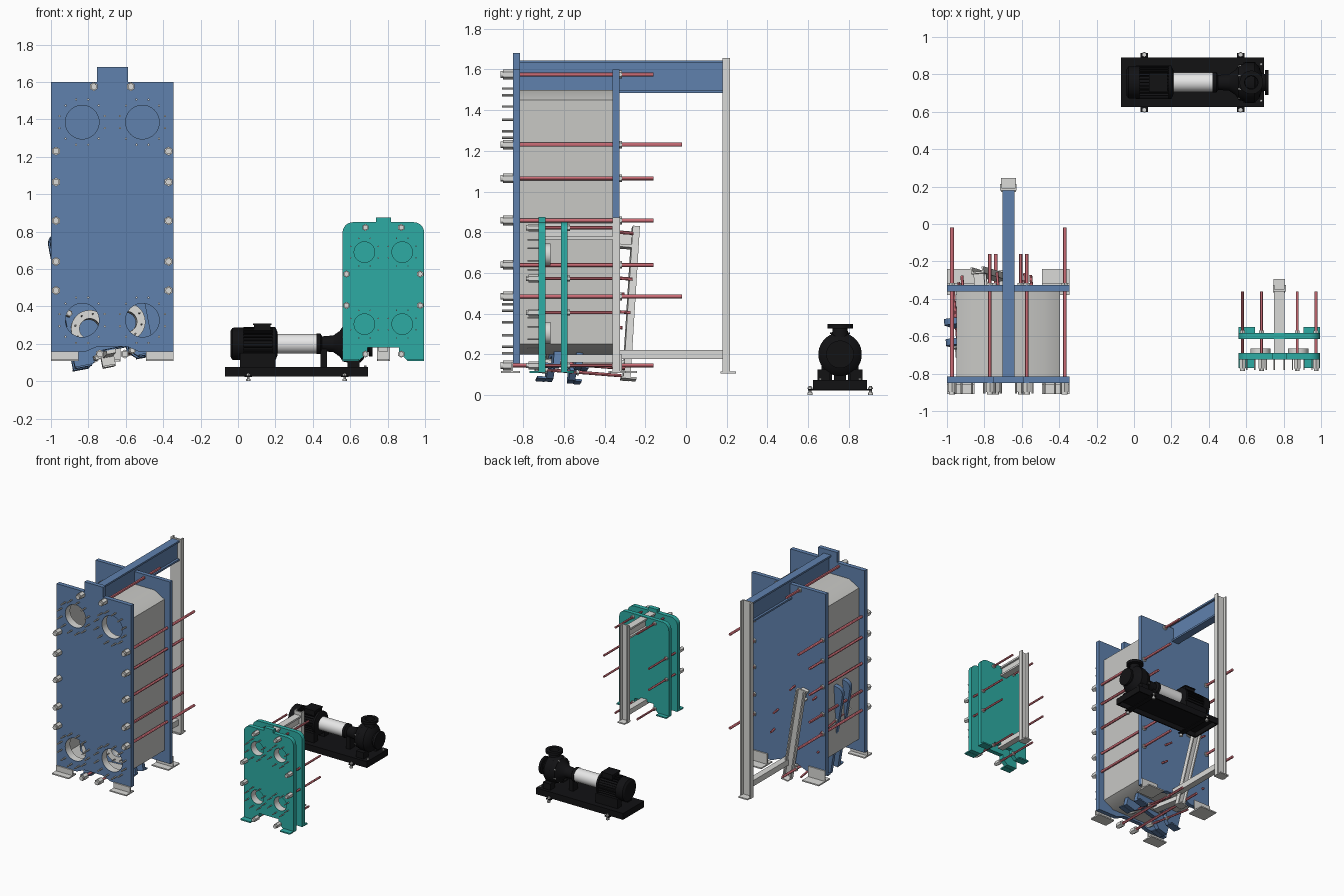
import bpy, bmesh, math
from mathutils import Matrix, Vector

if "Cube" in bpy.data.objects:
    bpy.data.objects.remove(bpy.data.objects["Cube"])

def material(name, c):
    m = bpy.data.materials.new(name)
    m.diffuse_color = (*c, 1)
    m.use_nodes = True
    m.node_tree.nodes["Principled BSDF"].inputs["Base Color"].default_value = m.diffuse_color
    return m

BLUE = material("frame blue", (0.115, 0.22, 0.42))
TEAL = material("frame teal", (0.027, 0.41, 0.37))
STEEL = material("light steel", (0.70, 0.70, 0.68))
PACK = material("plate pack grey", (0.58, 0.58, 0.56))
RED = material("tie rod red", (0.60, 0.15, 0.18))
WHITE = material("guard white", (0.80, 0.80, 0.80))
BLACK = material("pump black", (0.006, 0.006, 0.007))
I4 = Matrix.Identity(4)

def finish(name, bm, mat, M=I4):
    bmesh.ops.remove_doubles(bm, verts=bm.verts, dist=1e-5)
    bmesh.ops.recalc_face_normals(bm, faces=bm.faces)
    me = bpy.data.meshes.new(name)
    bm.to_mesh(me)
    bm.free()
    me.polygons.foreach_set("use_smooth", [True] * len(me.polygons))
    me.set_sharp_from_angle(angle=math.radians(30))
    me.materials.append(mat)
    ob = bpy.data.objects.new(name, me)
    bpy.context.collection.objects.link(ob)
    ob.matrix_world = M

def box(bm, x0, x1, y0, y1, z0, z1):
    mat = Matrix.Translation(((x0 + x1) / 2, (y0 + y1) / 2, (z0 + z1) / 2)) @ \
        Matrix.Diagonal((x1 - x0, y1 - y0, z1 - z0, 1))
    bmesh.ops.create_cube(bm, size=1, matrix=mat)

def lathe(bm, pts, c, axis, n=24):
    """Revolve (position along axis, radius) pairs; c gives the other two coordinates."""
    rings = []
    for t, r in pts:
        ring = []
        for i in range(n):
            a = 2 * math.pi * (i + 0.5) / n
            u, v = c[0] + r * math.cos(a), c[1] + r * math.sin(a)
            co = {"x": (t, u, v), "y": (u, t, v), "z": (u, v, t)}[axis]
            ring.append(bm.verts.new(co))
        rings.append(ring)
    for a, b in zip(rings, rings[1:]):
        for i in range(n):
            j = (i + 1) % n
            bm.faces.new((a[i], a[j], b[j], b[i]))

def cyl(bm, a, b, r, c, axis, n=24):
    lathe(bm, [(a, 0), (a, r), (b, r), (b, 0)], c, axis, n)

def circle(cx, cz, r, n=40):
    return [(cx + r * math.cos(2 * math.pi * i / n), cz + r * math.sin(2 * math.pi * i / n)) for i in range(n)]

def sheet(name, loops, y0, y1, mat, M):
    """Flat plate in the XZ plane; the first loop is the outline, the rest are holes."""
    cu = bpy.data.curves.new(name, "CURVE")
    cu.dimensions, cu.fill_mode, cu.extrude = "2D", "BOTH", (y1 - y0) / 2
    for loop in loops:
        sp = cu.splines.new("POLY")
        sp.points.add(len(loop) - 1)
        for p, (x, z) in zip(sp.points, loop):
            p.co = (x, z, 0, 1)
        sp.use_cyclic_u = True
    ob = bpy.data.objects.new(name, cu)
    bpy.context.collection.objects.link(ob)
    me = bpy.data.meshes.new_from_object(ob.evaluated_get(bpy.context.evaluated_depsgraph_get()))
    bpy.data.objects.remove(ob)
    me.transform(Matrix.Translation((0, (y0 + y1) / 2, 0)) @ Matrix.Rotation(math.pi / 2, 4, "X"))
    bm = bmesh.new()
    bm.from_mesh(me)
    bpy.data.meshes.remove(me)
    finish(name, bm, mat, M)

def mirrored(half):
    return half + [(-x, z) for x, z in reversed(half)]

def exchanger(tag, M, col, half, rear, ports, studs, rods, nut, beam, beam_mat, column, guide):
    # pressure plates
    px, pzs, pr = ports
    centres = [(s * px, z) for s in (-1, 1) for z in pzs]
    sheet(tag + "_front_plate", [mirrored(half)] + [circle(x, z, pr) for x, z in centres], 0, 0.035, col, M)
    sheet(tag + "_rear_plate", [mirrored(half[:-2])], rear, rear + 0.033, col, M)
    # port liners and flange studs
    lin, st = bmesh.new(), bmesh.new()
    n, R, r, length = studs
    for x, z in centres:
        lathe(lin, [(0.002, pr - 0.001), (0.06, pr - 0.001)], (x, z), "y", 40)
        for i in range(n):
            a = 2 * math.pi * (i + 0.5) / n
            cyl(st, -length, 0.01, r, (x + R * math.cos(a), z + R * math.sin(a)), "y", 8)
    finish(tag + "_port_liners", lin, STEEL, M)
    finish(tag + "_flange_studs", st, STEEL, M)
    # tie rods with hex nuts
    rb, nb = bmesh.new(), bmesh.new()
    for dx, z, end in rods:
        for s in (-1, 1):
            cyl(rb, -0.02, end, nut * 0.42, (s * dx, z), "y", 12)
            cyl(nb, -0.048, 0, nut, (s * dx, z), "y", 6)
            cyl(nb, -0.062, -0.048, nut * 0.7, (s * dx, z), "y", 12)
            cyl(nb, rear + 0.033, rear + 0.045, nut * 0.8, (s * dx, z), "y", 6)
    finish(tag + "_tie_rods", rb, RED, M)
    finish(tag + "_nuts", nb, STEEL, M)
    # I-section carrying beam
    w, z0, z1 = beam
    cw, c0, c1, cy = column
    b = bmesh.new()
    box(b, -w, w, 0.035, cy, z1 - 0.014, z1)
    box(b, -w, w, 0.035, cy, z0, z0 + 0.014)
    box(b, -w * 0.45, w * 0.45, 0.035, cy, z0, z1)
    finish(tag + "_carrying_beam", b, beam_mat, M)
    # channel column with foot, and lower guide bar
    b = bmesh.new()
    box(b, -cw, cw, cy, cy + 0.01, c0, c1)
    for s in (-1, 1):
        box(b, s * cw - 0.005, s * cw + 0.005, cy, cy + 0.035, c0, c1)
    box(b, -cw, cw, cy - 0.01, cy + 0.065, c0, c0 + 0.01)
    finish(tag + "_column", b, STEEL, M)
    b = bmesh.new()
    box(b, -0.025, 0.025, rear, cy, *guide)
    finish(tag + "_guide_bar", b, STEEL, M)

# ---- large blue heat exchanger
MB = Matrix.Translation((-0.672, -0.85, 0))
exchanger("large", MB, BLUE,
          [(0.08, 0.185), (0.15, 0.155), (0.327, 0.155), (0.327, 1.6), (0.083, 1.6), (0.083, 1.68)], 0.49,
          (0.161, (1.385, 0.326), 0.09), (12, 0.125, 0.006, 0.055),
          [(0.301, 1.23, 0.83), (0.301, 1.065, 0.69), (0.301, 0.858, 0.69), (0.301, 0.64, 0.69),
           (0.301, 0.485, 0.83), (0.099, 1.575, 0.69), (0.067, 0.145, 0.69)],
          0.024, (0.032, 1.485, 1.645), BLUE, (0.04, 0.105, 1.655, 1.03), (0.176, 0.222))
# hollow plate pack with chamfered corners
pack = [(0.19, 0.20), (0.277, 0.25), (0.277, 1.45), (0.19, 1.5)]
inner = [(0.185, 0.206), (0.271, 0.256), (0.271, 1.444), (0.185, 1.494)]
sheet("plate_pack", [mirrored(pack), mirrored(inner)], 0.035, 0.49, PACK, MB)
# angle feet
b = bmesh.new()
for s in (-1, 1):
    x0, x1 = sorted((s * 0.18, s * 0.327))
    box(b, x0, x1, -0.06, 0.035, 0.108, 0.118)
    box(b, x0, x1, -0.01, 0.0, 0.108, 0.16)
    box(b, x0, x1, 0.47, 0.61, 0.108, 0.118)
    box(b, x0, x1, 0.525, 0.535, 0.108, 0.2)
finish("large_feet", b, STEEL, MB)

# ---- small heat exchangers: the teal one, and a tilted blue one inside the large frame
arc = [(0.163 + 0.055 * math.cos(a * math.pi / 12), 0.795 + 0.055 * math.sin(a * math.pi / 12)) for a in range(7)]
small_half = [(0.085, 0.18), (0.085, 0.15), (0.13, 0.11), (0.218, 0.11)] + arc + [(0.04, 0.85), (0.04, 0.875)]

def small(tag, M, col):
    exchanger(tag, M, col, small_half, 0.11, (0.101, (0.69, 0.305), 0.055), (8, 0.08, 0.004, 0.055),
              [(0.197, 0.573, 0.365), (0.197, 0.405, 0.365), (0.096, 0.822, 0.365), (0.096, 0.145, 0.365)],
              0.019, (0.028, 0.765, 0.845), STEEL, (0.03, 0.108, 0.873, 0.365), (0.16, 0.20))
    b = bmesh.new()
    for s in (-1, 1):
        x0, x1 = sorted((s * 0.13, s * 0.218))
        box(b, x0, x1, -0.045, 0.0, 0.108, 0.118)
        box(b, x0, x1, 0.14, 0.175, 0.108, 0.118)
    finish(tag + "_feet", b, col, M)

small("small", Matrix.Translation((0.777, -0.725, 0)), TEAL)
MT = Matrix.Translation((-0.635, -0.68, 0.0)) @ Matrix.Rotation(0.1, 4, "Z") @ \
    Matrix.Rotation(-0.19, 4, "Y") @ Matrix.Rotation(-0.08, 4, "X")
small("tilted", MT, BLUE)
for i, (x, z) in enumerate([(s * 0.101, z) for s in (-1, 1) for z in (0.69, 0.305)]):
    sheet("tilted_port_ring_%d" % i, [circle(x, z, 0.1), circle(x, z, 0.055)], -0.012, 0, STEEL, MT)

# ---- pump set
PY, PZ = 0.757, 0.2
C = (PY, PZ)
# base frame: open underneath
b = bmesh.new()
box(b, -0.07, 0.695, 0.625, 0.89, 0.063, 0.075)
for y in (0.625, 0.88):
    box(b, -0.07, 0.695, y, y + 0.01, 0.025, 0.075)
for x in (-0.07, 0.685):
    box(b, x, x + 0.01, 0.625, 0.89, 0.025, 0.075)
for x in (0.055, 0.57):
    box(b, x - 0.02, x + 0.02, 0.60, 0.915, 0.022, 0.03)
finish("pump_base", b, BLACK)
# levelling bolts
b = bmesh.new()
for x in (0.055, 0.57):
    for y in (0.609, 0.906):
        cyl(b, 0.0, 0.045, 0.007, (x, y), "z", 10)
        cyl(b, 0.0, 0.012, 0.013, (x, y), "z", 12)
        cyl(b, 0.03, 0.038, 0.012, (x, y), "z", 6)
finish("levelling_bolts", b, STEEL)
# motor body with cooling fins, terminal box and feet
b = bmesh.new()
lathe(b, [(-0.04, 0), (-0.04, 0.07), (-0.03, 0.086), (0.03, 0.088), (0.03, 0.078), (0.185, 0.078),
          (0.185, 0.09), (0.2, 0.09), (0.212, 0.06), (0.212, 0)], C, "x", 32)
for i in range(28):
    f = bmesh.new()
    box(f, 0.03, 0.185, -0.002, 0.002, 0.07, 0.09)
    f.transform(Matrix.Translation((0, PY, PZ)) @ Matrix.Rotation(2 * math.pi * i / 28, 4, "X"))
    tmp = bpy.data.meshes.new("tmp")
    f.to_mesh(tmp)
    f.free()
    b.from_mesh(tmp)
    bpy.data.meshes.remove(tmp)
box(b, 0.085, 0.175, PY - 0.045, PY + 0.045, 0.26, 0.3)
box(b, 0.08, 0.18, PY - 0.05, PY + 0.05, 0.3, 0.308)
for s in (-1, 1):
    box(b, 0.01, 0.2, PY + s * 0.065 - 0.025, PY + s * 0.065 + 0.025, 0.075, 0.15)
finish("motor", b, BLACK)
# coupling guard
b = bmesh.new()
cyl(b, 0.21, 0.42, 0.052, C, "x", 32)
finish("coupling_guard", b, WHITE)
# bearing bracket, volute and suction flange
b = bmesh.new()
lathe(b, [(0.42, 0), (0.42, 0.055), (0.44, 0.055), (0.45, 0.04), (0.51, 0.045), (0.545, 0.07), (0.56, 0.095),
          (0.585, 0.1), (0.595, 0.107), (0.645, 0.107), (0.67, 0.085), (0.682, 0.05), (0.7, 0.045),
          (0.7, 0.068), (0.718, 0.068), (0.718, 0)], C, "x", 32)
box(b, 0.44, 0.475, PY - 0.03, PY + 0.03, 0.075, 0.18)
for s in (-1, 1):
    box(b, 0.585, 0.65, PY + s * 0.08 - 0.03, PY + s * 0.08 + 0.03, 0.075, 0.125)
# discharge nozzle and flange
lathe(b, [(0.2, 0.05), (0.29, 0.042), (0.327, 0.036), (0.327, 0.063), (0.348, 0.063), (0.348, 0.036),
          (0.30, 0.034), (0.30, 0)], (0.627, PY), "z", 28)
finish("pump_casing", b, BLACK)
# casing and foot bolts
b = bmesh.new()
for i in range(8):
    a = 2 * math.pi * (i + 0.5) / 8
    cyl(b, 0.556, 0.595, 0.005, (PY + 0.092 * math.cos(a), PZ + 0.092 * math.sin(a)), "x", 8)
for y in (0.66, 0.855):
    cyl(b, 0.07, 0.085, 0.007, (0.68, y), "z", 8)
finish("pump_bolts", b, STEEL)
